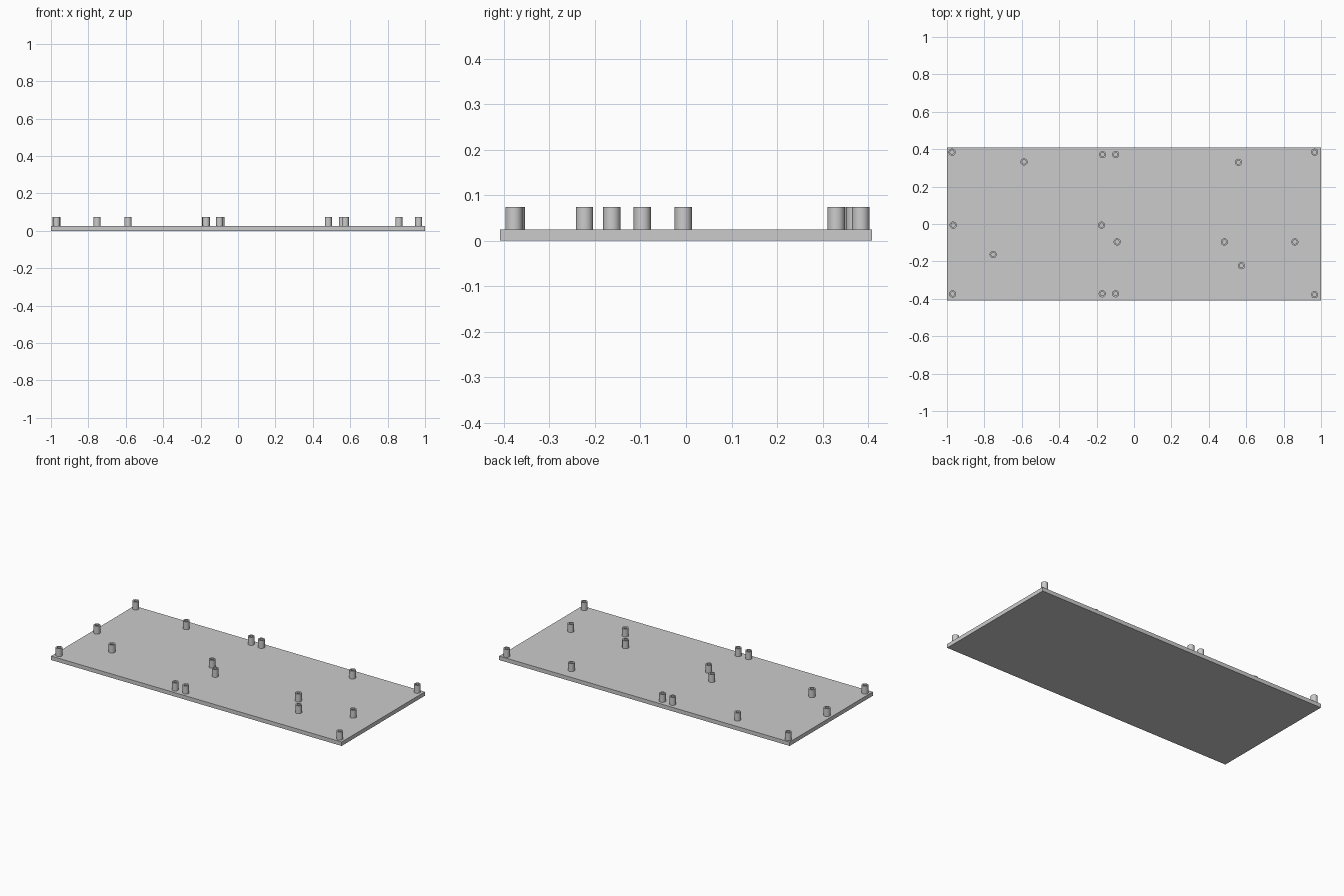
import bpy
import bmesh
import math

if "Cube" in bpy.data.objects:
    bpy.data.objects.remove(bpy.data.objects["Cube"])

PLATE_TOP = 0.0245
POST_TOP = 0.0735
R_OUT, R_IN = 0.019, 0.0105
SIDES = 32

grey = bpy.data.materials.new("light grey")
grey.diffuse_color = (0.6, 0.6, 0.6, 1)
grey.use_nodes = True
grey.node_tree.nodes["Principled BSDF"].inputs["Base Color"].default_value = grey.diffuse_color


def finish(bm, name):
    mesh = bpy.data.meshes.new(name)
    bmesh.ops.recalc_face_normals(bm, faces=bm.faces)
    bm.to_mesh(mesh)
    bm.free()
    mesh.materials.append(grey)
    obj = bpy.data.objects.new(name, mesh)
    bpy.context.collection.objects.link(obj)
    return obj


# Flat base plate
bm = bmesh.new()
bmesh.ops.create_cube(bm, size=1)
bmesh.ops.scale(bm, vec=(2, 0.818, PLATE_TOP), verts=bm.verts)
bmesh.ops.translate(bm, vec=(0, 0, PLATE_TOP / 2), verts=bm.verts)
finish(bm, "base_plate")


# Hollow standoff: outer wall, top rim and bore wall down to the plate
def standoff(index, x, y):
    bm = bmesh.new()
    profile = [(R_OUT, PLATE_TOP), (R_OUT, POST_TOP),
               (R_IN, POST_TOP), (R_IN, PLATE_TOP)]
    rings = [[bm.verts.new((r * math.cos(2 * math.pi * i / SIDES),
                            r * math.sin(2 * math.pi * i / SIDES), z))
              for i in range(SIDES)] for r, z in profile]
    for k, ring in enumerate(rings):
        above = rings[(k + 1) % len(rings)]
        for i in range(SIDES):
            j = (i + 1) % SIDES
            bm.faces.new((ring[i], ring[j], above[j], above[i]))
    obj = finish(bm, f"standoff_{index:02d}")
    obj.location = (x, y, 0)
    bpy.ops.object.select_all(action='DESELECT')
    obj.select_set(True)
    bpy.context.view_layer.objects.active = obj
    bpy.ops.object.shade_smooth_by_angle(angle=math.radians(30))


# Mounting positions on the plate
positions = [
    (-0.973, 0.384), (0.966, 0.384),                       # back corners
    (-0.588, 0.332), (0.558, 0.330),                       # back row
    (-0.168, 0.371), (-0.098, 0.371),                      # back centre pair
    (-0.967, -0.006), (-0.174, -0.006),                    # middle row
    (-0.090, -0.096), (0.483, -0.096), (0.860, -0.096),
    (-0.753, -0.163), (0.574, -0.223),                     # front row
    (-0.970, -0.374), (0.966, -0.378),                     # front corners
    (-0.170, -0.373), (-0.098, -0.373),                    # front centre pair
]
for n, (x, y) in enumerate(positions, 1):
    standoff(n, x, y)
